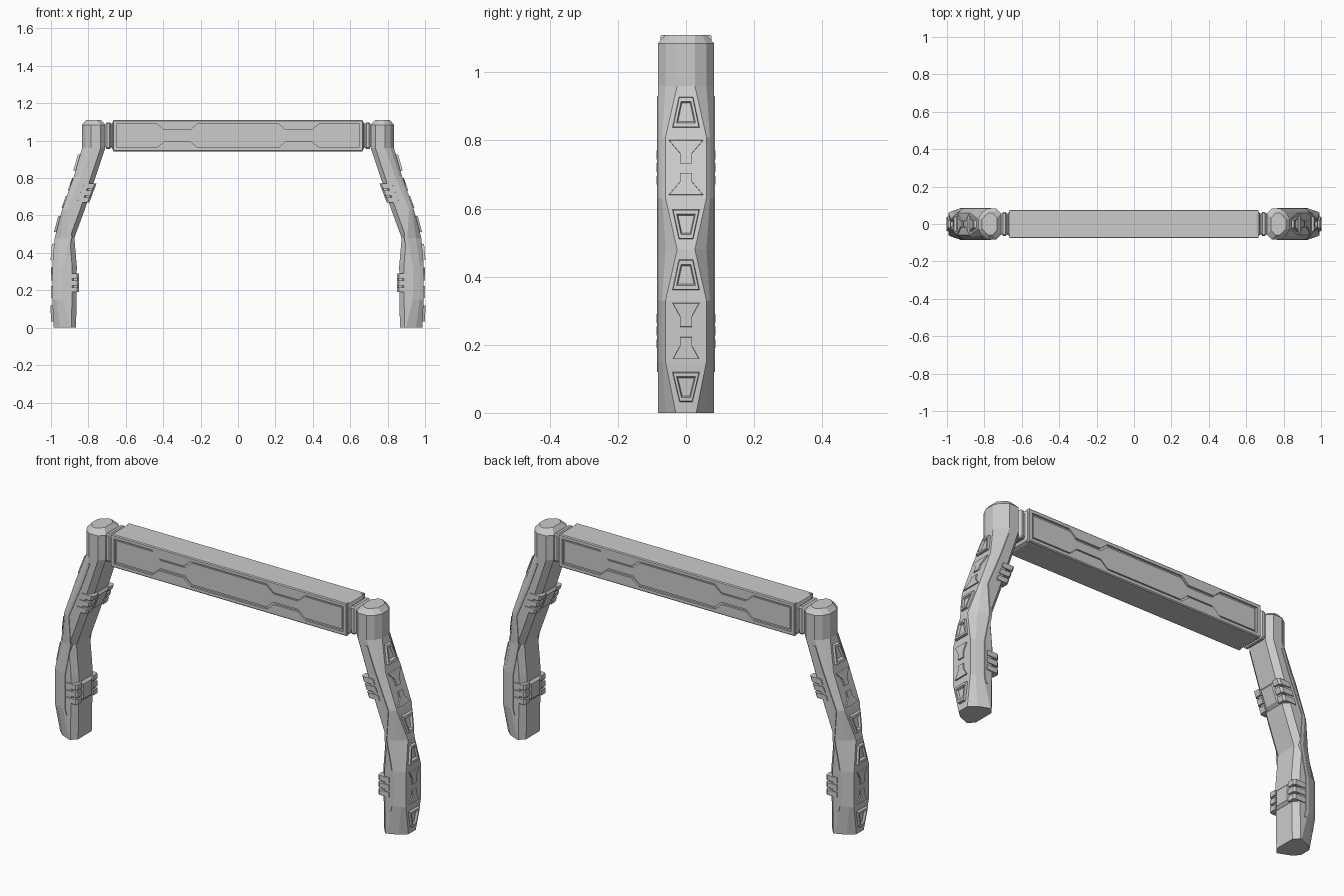
import bpy, bmesh

if "Cube" in bpy.data.objects:
    bpy.data.objects.remove(bpy.data.objects["Cube"])


def loft(name, rings):
    """Skin a list of equal-length point rings and cap both ends."""
    bm = bmesh.new()
    vs = [[bm.verts.new(p) for p in r] for r in rings]
    n = len(rings[0])
    for a, b in zip(vs, vs[1:]):
        for i in range(n):
            j = (i + 1) % n
            bm.faces.new((a[i], a[j], b[j], b[i]))
    bm.faces.new(vs[0])
    bm.faces.new(vs[-1])
    bmesh.ops.recalc_face_normals(bm, faces=bm.faces[:])
    me = bpy.data.meshes.new(name)
    bm.to_mesh(me)
    bm.free()
    ob = bpy.data.objects.new(name, me)
    bpy.context.collection.objects.link(ob)
    return ob


# Leg stations: z, inner x, side edge x, outer x, outer half width
LEG = [(0.00, .866, .897, .985, .030), (0.15, .863, .935, .993, .060),
       (0.33, .862, .935, .993, .060), (0.48, .875, .905, .980, .026),
       (0.63, .820, .915, .941, .060), (0.81, .760, .840, .877, .060),
       (0.96, .710, .785, .834, .026), (1.085, .710, .785, .834, .026)]
D = .082


def at(z, k):
    """Interpolate leg column k at height z."""
    for a, b in zip(LEG, LEG[1:]):
        if a[0] <= z <= b[0]:
            t = (z - a[0]) / (b[0] - a[0])
            return a[k] + t * (b[k] - a[k])
    return LEG[-1][k]


def leg_ring(z, xi, xm, xo, w, k=0.0):
    half = [(xi + k, .055 - k), (xi + .025 + k, D - k), (xm - k * .4, D - k),
            (xm + .62 * (xo - xm) - k, max(.060, w + .010) - k * .6), (xo - k, w)]
    pts = half + [(x, -y) for x, y in reversed(half)]
    return [(x, y, z) for x, y in pts]


def outer_plate(name, s, poly, lift, rim=None):
    """Raised shape on the outer leg face; poly is (y, z). rim hollows it."""
    cy = sum(p[0] for p in poly) / len(poly)
    cz = sum(p[1] for p in poly) / len(poly)

    def ring(h, k):
        r = []
        for y, z in poly:
            yy, zz = cy + (y - cy) * k, cz + (z - cz) * k
            r.append((s * (at(zz, 3) + h), yy, zz))
        return r
    rings = [ring(-.012, 1), ring(lift, .90)]
    if rim:
        rings += [ring(lift, rim), ring(.001, rim - .1)]
    loft(name, rings)


def mirror_y(half):
    return half + [(-y, z) for y, z in reversed(half)]


for s, side in ((-1, "left"), (1, "right")):
    # Faceted leg with chamfered cap
    rings = [leg_ring(*r) for r in LEG]
    rings.append(leg_ring(1.11, *LEG[-1][1:], k=.022))
    loft(side + "_leg", [[(s * x, y, z) for x, y, z in r] for r in rings])

    # Hollow trapezoid vents
    for z0, z1, w0, w1 in ((.03, .122, .020, .042), (.358, .452, .042, .022),
                           (.508, .60, .022, .042), (.835, .93, .042, .022)):
        outer_plate(side + "_vent", s, mirror_y([(w0, z0), (w1, z1)]), .012, .66)

    # Hourglass armour on the wide segments
    for z0, z1, w in ((.155, .325, .042), (.637, .804, .055)):
        outer_plate(side + "_armour_top", s, mirror_y(
            [(.019, z1 - .075), (.019, z1 - .042), (w, z1)]), .006)
        outer_plate(side + "_armour_bottom", s, mirror_y(
            [(w, z0), (.019, z0 + .042), (.019, z0 + .07)]), .006)

    # Zigzag trim on front and back
    zs = [.12, .15, .33, .48, .63, .81, .93]
    for f in (-1, 1):
        path = [(at(z, 2) - .017, z) for z in zs] + \
               [(at(z, 2) - .005, z) for z in reversed(zs)]
        loft(side + "_trim", [[(s * x, f * y, z) for x, z in path]
                              for y in (.07, .0855)])

    # Clamps: inner tab plus three slats on each face
    for z0, z1, a0, a1 in ((.19, .29, .850, .850), (.67, .77, .795, .757)):
        def ix(z):
            return a0 + (a1 - a0) * (z - z0) / (z1 - z0)
        tab = []
        for dx, w, m in ((.05, .046, 0), (.012, .046, 0), (0, .036, .012)):
            tab.append([(s * (ix(z) + dx), y, z) for y, z in
                        ((-w, z0 + m), (w, z0 + m), (w, z1 - m), (-w, z1 - m))])
        loft(side + "_clamp_tab", tab)
        for f in (-1, 1):
            loft(side + "_clamp_base", [
                [(s * (ix(z) + dx), f * y, z) for dx, y in
                 ((.008, .045), (.008, .072), (.06, .076), (.06, .045))]
                for z in (z0, z1)])
            for i in range(3):
                zb = z0 + i * (z1 - z0) * .37
                loft(side + "_clamp_slat", [
                    [(s * (ix(z) + dx), f * y, z) for dx, y in
                     ((0, .045), (0, .078), (.010, .0865), (.066, .0865), (.07, .045))]
                    for z in (zb, zb + .026)])

# Crossbeam core with stepped necks into the legs
ZC = 1.0265


def beam_ring(x, hy, hz, c=.008):
    q = [(hy, hz - c), (hy - c, hz), (c - hy, hz), (-hy, hz - c),
         (-hy, c - hz), (c - hy, -hz), (hy - c, -hz), (hy, c - hz)]
    return [(x, y, ZC + z) for y, z in q]


ends = [(.715, .050, .055), (.700, .064, .072), (.686, .064, .072),
        (.680, .056, .064), (.674, .056, .064), (.668, .064, .078), (.655, .0655, .0835)]
loft("crossbeam", [beam_ring(-x, y, z) for x, y, z in ends] +
     [beam_ring(x, y, z) for x, y, z in reversed(ends)])

# Beam face: rails with a waisted cutout, end stiles and a waisted inner panel
edge = [(.648, .064), (.435, .064), (.395, .030), (.255, .030), (.215, .064)]
edge = edge + [(-x, z) for x, z in reversed(edge)]
for f, face in ((-1, "front"), (1, "back")):
    for t in (-1, 1):
        rings = []
        for y, top in ((.055, .0835), (.071, .0835), (.0755, .079)):
            rail = [(-.665, top), (.665, top), (.665, .064)] + edge + [(-.665, .064)]
            rings.append([(x, f * y, ZC + t * z) for x, z in rail])
        loft(face + "_rail", rings)
        loft(face + "_stile", [[(t * x, f * y, ZC + z) for x, z in
                                ((.648, -.064), (.665, -.064), (.665, .064), (.648, .064))]
                               for y in (.055, .0755)])
    panel = [(x * .985, z - .009) for x, z in edge]
    panel += [(x, -z) for x, z in reversed(panel)]
    loft(face + "_panel", [[(x, f * y, ZC + z) for x, z in panel] for y in (.055, .071)])
